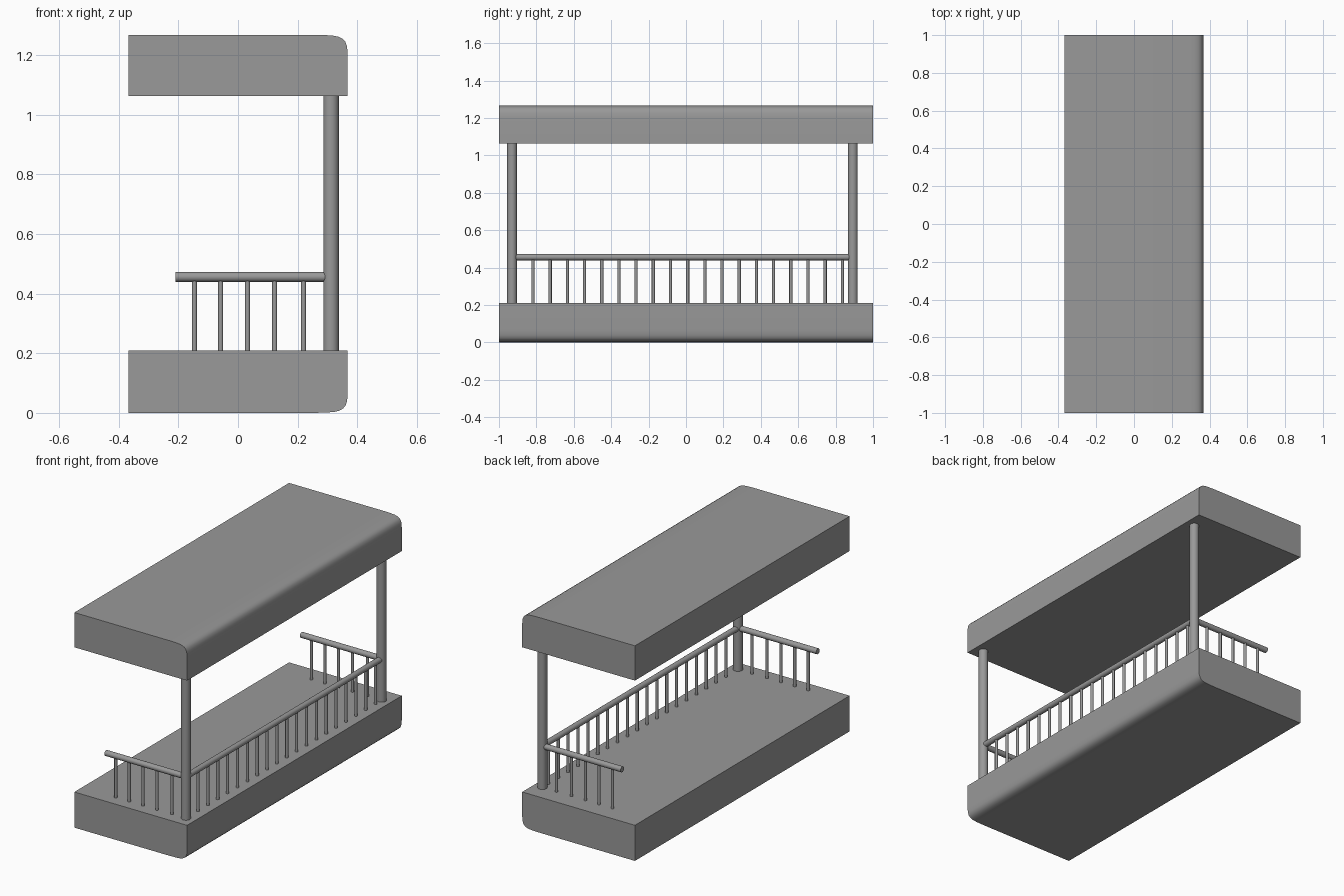
import bpy, bmesh
from mathutils import Vector

if "Cube" in bpy.data.objects:
    bpy.data.objects.remove(bpy.data.objects["Cube"])

POST_X, FRONT_Y, BACK_Y = 0.312, -0.93, 0.892
DECK_Z, ROOF_Z, RAIL_Z = 0.21, 1.063, 0.456

# Dark grey material shared by every part
GREY = bpy.data.materials.new("dark_grey")
GREY.diffuse_color = (0.32, 0.32, 0.32, 1)
GREY.use_nodes = True
GREY.node_tree.nodes["Principled BSDF"].inputs["Base Color"].default_value = GREY.diffuse_color


def finish(obj):
    obj.data.materials.append(GREY)
    bpy.ops.object.select_all(action='DESELECT')
    obj.select_set(True)
    bpy.context.view_layer.objects.active = obj
    bpy.ops.object.shade_smooth_by_angle(angle=0.6)


def rod(name, a, b, radius, sides=24):
    a, b = Vector(a), Vector(b)
    d = b - a
    bpy.ops.mesh.primitive_cylinder_add(vertices=sides, radius=radius, depth=d.length,
                                        location=(a + b) / 2,
                                        rotation=d.to_track_quat('Z', 'Y').to_euler())
    obj = bpy.context.object
    obj.name = name
    finish(obj)


def slab(name, flat_z, round_z):
    # Profile in x-z with one soft squarish corner, extruded along y
    x0, x1, rx = -0.367, 0.368, 0.115
    s = 1 if round_z > flat_z else -1
    corner = [(0, 0), (0.4, 0.02), (0.6, 0.05), (0.75, 0.11), (0.86, 0.22),
              (0.93, 0.36), (0.98, 0.6), (1, 1)]
    profile = [(x0, flat_z), (x0, round_z)]
    profile += [(x1 - rx + rx * u, round_z - s * 0.065 * v) for u, v in corner]
    profile += [(x1, flat_z)]
    bm = bmesh.new()
    face = bm.faces.new([bm.verts.new((x, -1, z)) for x, z in profile])
    ext = bmesh.ops.extrude_face_region(bm, geom=[face])
    verts = [g for g in ext['geom'] if isinstance(g, bmesh.types.BMVert)]
    bmesh.ops.translate(bm, verts=verts, vec=(0, 2, 0))
    bmesh.ops.recalc_face_normals(bm, faces=bm.faces)
    mesh = bpy.data.meshes.new(name)
    bm.to_mesh(mesh)
    bm.free()
    obj = bpy.data.objects.new(name, mesh)
    bpy.context.collection.objects.link(obj)
    finish(obj)


# Floor and roof slabs
slab("floor_slab", DECK_Z, 0.0)
slab("roof_slab", ROOF_Z, 1.268)

# Corner posts, side rails and side balusters
for side, y in (("front", FRONT_Y), ("back", BACK_Y)):
    rod(side + "_post", (POST_X, y, DECK_Z), (POST_X, y, ROOF_Z), 0.026, 32)
    rod(side + "_rail", (-0.209, y, RAIL_Z), (POST_X - 0.02, y, RAIL_Z), 0.0165)
    for i, x in enumerate((-0.146, -0.058, 0.032, 0.123, 0.22)):
        rod(f"{side}_baluster_{i + 1}", (x, y, DECK_Z), (x, y, RAIL_Z - 0.01), 0.0085, 16)

# Long outer rail and its balusters
rod("long_rail", (POST_X, FRONT_Y + 0.02, RAIL_Z), (POST_X, BACK_Y - 0.02, RAIL_Z), 0.0165)
for i in range(19):
    y = -0.818 + i * (0.836 + 0.818) / 18
    rod(f"long_baluster_{i + 1}", (POST_X, y, DECK_Z), (POST_X, y, RAIL_Z - 0.01), 0.0085, 16)
